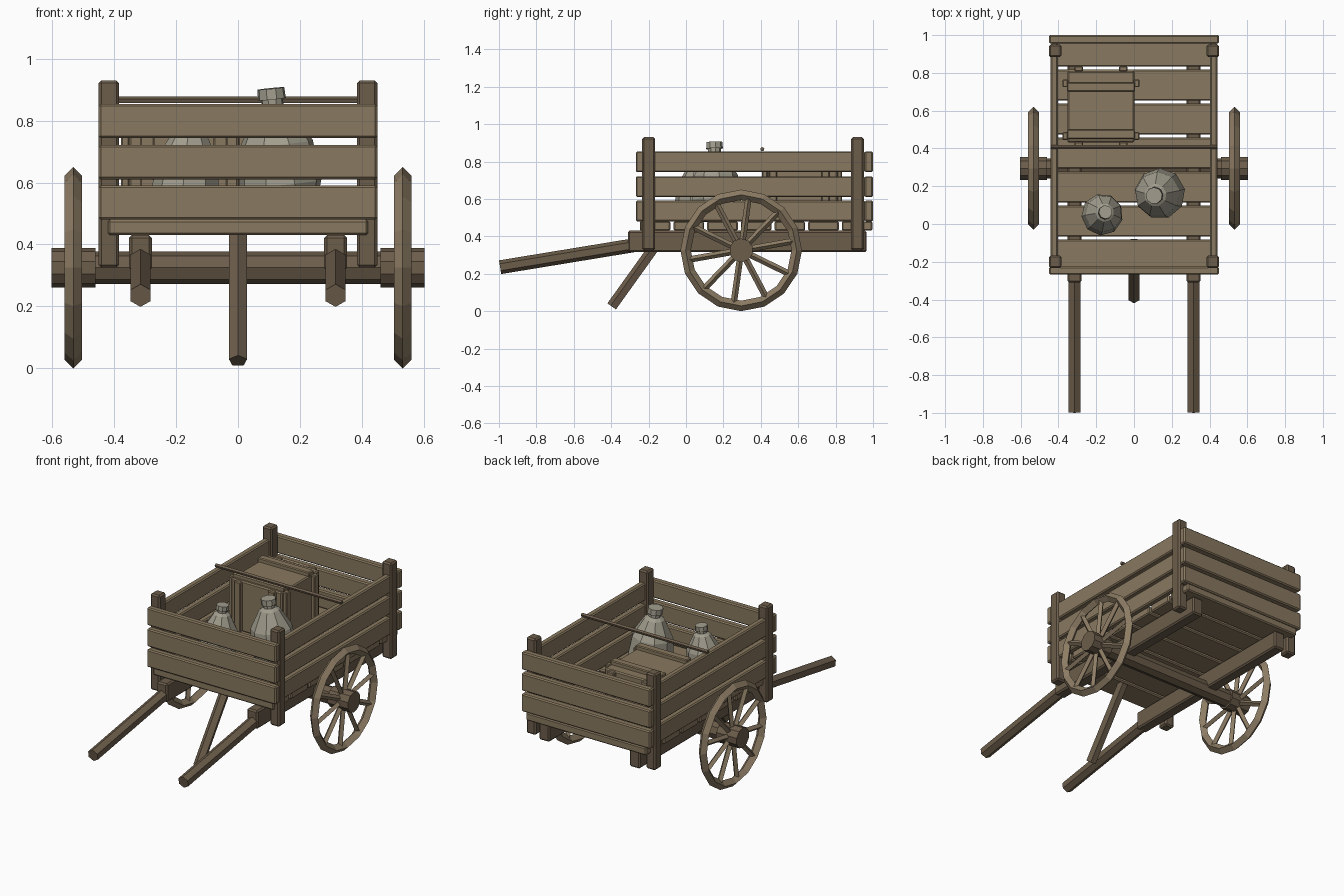
import bpy, bmesh
from math import radians, sin, cos, pi
from mathutils import Vector, Matrix

if "Cube" in bpy.data.objects:
    bpy.data.objects.remove(bpy.data.objects["Cube"])


def material(name, r, g, b):
    m = bpy.data.materials.new(name)
    m.diffuse_color = (r, g, b, 1)
    m.use_nodes = True
    m.node_tree.nodes["Principled BSDF"].inputs["Base Color"].default_value = m.diffuse_color
    return m


PLANK = material("plank_wood", 0.25, 0.19, 0.115)
BEAM = material("beam_wood", 0.15, 0.11, 0.07)
WHEEL = material("wheel_wood", 0.27, 0.205, 0.13)
CLAY = material("clay", 0.36, 0.34, 0.27)


def finish(bm, name, mat):
    bmesh.ops.recalc_face_normals(bm, faces=bm.faces)
    me = bpy.data.meshes.new(name)
    bm.to_mesh(me)
    bm.free()
    ob = bpy.data.objects.new(name, me)
    bpy.context.collection.objects.link(ob)
    me.materials.append(mat)
    return ob


def box(name, x, y, z, mat=PLANK, bevel=0.007):
    """Bevelled box from (min, max) ranges on each axis."""
    lo, hi = Vector((x[0], y[0], z[0])), Vector((x[1], y[1], z[1]))
    bm = bmesh.new()
    bmesh.ops.create_cube(bm, size=1, matrix=Matrix.Translation((lo + hi) / 2)
                          @ Matrix.Diagonal((*(hi - lo), 1)))
    ob = finish(bm, name, mat)
    mod = ob.modifiers.new("bevel", 'BEVEL')
    mod.width, mod.segments = bevel, 1
    return ob


def prism(name, a, b, r, sides, mat=BEAM):
    """Straight bar with a regular cross-section from a to b."""
    a, b = Vector(a), Vector(b)
    d = b - a
    m = Matrix.Translation((a + b) / 2) @ d.to_track_quat('Z', 'Y').to_matrix().to_4x4()
    bm = bmesh.new()
    bmesh.ops.create_cone(bm, cap_ends=True, segments=sides, radius1=r, radius2=r,
                          depth=d.length, matrix=m)
    return finish(bm, name, mat)


def jar(name, loc, scale, tilt, sides=9):
    profile = [(0, 0), (.10, 0), (.135, .11), (.12, .24), (.06, .35), (.036, .365),
               (.036, .385), (.046, .385), (.044, .42), (0, .42)]
    bm = bmesh.new()
    vs = [bm.verts.new((r, 0, z)) for r, z in profile]
    es = [bm.edges.new(p) for p in zip(vs, vs[1:])]
    bmesh.ops.spin(bm, geom=vs + es, axis=(0, 0, 1), cent=(0, 0, 0),
                   angle=2 * pi, steps=sides)
    bmesh.ops.remove_doubles(bm, verts=bm.verts, dist=0.0005)
    ob = finish(bm, name, CLAY)
    ob.location, ob.scale, ob.rotation_euler = loc, (scale,) * 3, tilt


# floor planks
for i in range(7):
    y = -0.165 + 0.18 * i
    box("floor_plank", (-.42, .42), (y - .082, y + .082), (.43, .48))

# wall planks, three rows on each side
for z in (.48, .61, .743):
    row = (z, z + .111)
    box("front_plank", (-.45, .45), (-.268, -.226), row)
    box("back_plank", (-.45, .45), (.955, 1.0), row)
    for s in (-1, 1):
        box("side_plank", sorted((s * .402, s * .442)), (-.228, .957), row)

# posts, beams, handles, wheels: mirrored left and right
C = Vector((0, .295, .325))
for s in (-1, 1):
    for y in (-.2, .917):
        box("corner_post", sorted((s * .384, s * .45)), (y - .034, y + .034), (.325, .93), BEAM, .009)
    box("frame_beam", sorted((s * .278, s * .352)), (-.31, .965), (.315, .43), BEAM, .009)
    prism("handle", (s * .315, -.25, .357), (s * .315, -.994, .235), .037, 6)
    prism("wheel_hub", (s * .46, C.y, C.z), (s * .603, C.y, C.z), .064, 10)
    bpy.ops.mesh.primitive_torus_add(major_segments=16, minor_segments=4, major_radius=.297,
                                     minor_radius=.028, rotation=(0, pi / 2, 0),
                                     location=(s * .532, C.y, C.z))
    rim = bpy.context.object
    rim.name = "wheel_rim"
    rim.data.materials.append(WHEEL)
    rim.data.polygons.foreach_set("use_smooth", [False] * len(rim.data.polygons))
    for k in range(10):
        t = radians(10 + 36 * k)
        d = Vector((0, cos(t), sin(t)))
        hub = C + Vector((s * .532, 0, 0))
        prism("wheel_spoke", hub + d * .045, hub + d * .285, .017, 4, WHEEL)

# axle, prop leg and cross rod
prism("axle", (-.5, C.y, C.z), (.5, C.y, C.z), .053, 8)
prism("prop_leg", (0, -.395, .024), (0, -.10, .435), .031, 5)
prism("cross_rod", (-.44, .408, .866), (.44, .408, .866), .012, 5)

# crate with battens
box("crate_body", (-.352, .002), (.432, .81), (.482, .80))
for y in (.475, .725):
    box("crate_lid_strip", (-.355, .005), (y - .024, y + .024), (.795, .825), PLANK, .005)
for u in (-.293, -.057):
    for y in (.421, .821):
        box("crate_batten", (u - .023, u + .023), (y - .014, y + .014), (.485, .80), PLANK, .005)
for y in (.465, .745):
    for x in (-.364, .014):
        box("crate_batten", (x - .014, x + .014), (y - .021, y + .021), (.485, .80), PLANK, .005)

# two leaning jars
jar("large_jar", (.148, .165, .486), 1.0, (radians(1), radians(-6), radians(10)))
jar("small_jar", (-.175, .045, .484), .82, (radians(-1), radians(5), radians(25)))
